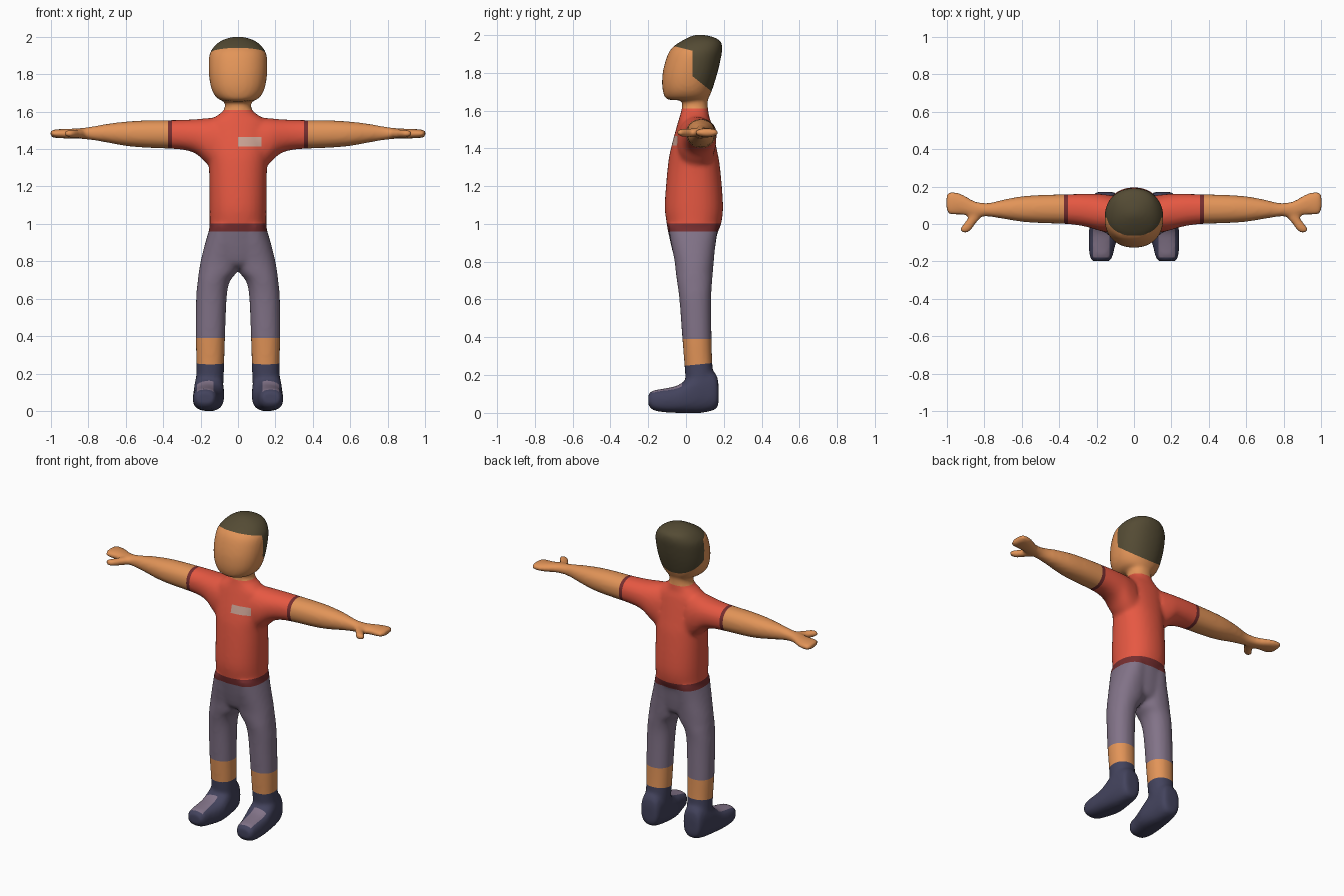
import bpy, bmesh, math
from mathutils import Vector

if "Cube" in bpy.data.objects:
    bpy.data.objects.remove(bpy.data.objects["Cube"])


def linear(r, g, b):
    f = lambda c: c / 12.92 if c <= 0.04045 else ((c + 0.055) / 1.055) ** 2.4
    return (f(r / 255), f(g / 255), f(b / 255), 1)


def material(name, rgb):
    m = bpy.data.materials.new(name)
    m.diffuse_color = linear(*rgb)
    m.use_nodes = True
    m.node_tree.nodes["Principled BSDF"].inputs["Base Color"].default_value = m.diffuse_color
    return m


skin = material("skin", (226, 148, 88))
red = material("shirt red", (230, 88, 66))
dark_red = material("trim dark red", (118, 46, 47))
mauve = material("trouser mauve", (130, 115, 136))
navy = material("shoe navy", (67, 67, 93))
brown = material("hair brown", (84, 75, 52))
pale = material("badge pale", (205, 165, 150))


def spline(p, i, t):
    """Catmull-Rom point between sections i and i + 1."""
    a, b, c, d = p[max(i - 1, 0)], p[i], p[i + 1], p[min(i + 2, len(p) - 1)]
    return [0.5 * (2 * q + (r - o) * t + (2 * o - 5 * q + 4 * r - s) * t * t
                   + (3 * q - o - 3 * r + s) * t ** 3) for o, q, r, s in zip(a, b, c, d)]


def loft(bm, axis, sections, power=2.2, side=1, sides=32, steps=4):
    """Closed tube; each section is (position, u min, u max, v min, v max)."""
    rows = [spline(sections, i, k / steps)
            for i in range(len(sections) - 1) for k in range(steps)] + [sections[-1]]
    u, v = [i for i in range(3) if i != axis]
    rings = []
    for pos, u0, u1, v0, v1 in rows:
        ring = []
        for k in range(sides):
            a = 2 * math.pi * k / sides
            c, s = math.cos(a), math.sin(a)
            co = [0, 0, 0]
            co[axis] = pos
            co[u] = (u0 + u1) / 2 + (u1 - u0) / 2 * math.copysign(abs(c) ** (2 / power), c)
            co[v] = (v0 + v1) / 2 + (v1 - v0) / 2 * math.copysign(abs(s) ** (2 / power), s)
            co[0] *= side
            ring.append(bm.verts.new(co))
        rings.append(ring)
    for r, q in zip(rings, rings[1:]):
        for k in range(sides):
            bm.faces.new((r[k], r[k - 1], q[k - 1], q[k]))
    bm.faces.new(rings[0])
    bm.faces.new(rings[-1][::-1])


bm = bmesh.new()

# Head
loft(bm, 2, [(z, -w, w, y0, y1) for z, w, y0, y1 in (
    (1.655, .075, -.085, .10), (1.667, .105, -.11, .12), (1.70, .133, -.122, .135),
    (1.75, .149, -.127, .152), (1.82, .157, -.12, .172), (1.90, .154, -.095, .189),
    (1.94, .135, -.065, .192), (1.97, .105, -.02, .18), (1.99, .065, .02, .14),
    (2.001, .02, .05, .09))])

# Neck and torso
loft(bm, 2, [(z, -w, w, y0, y1) for z, w, y0, y1 in (
    (1.72, .07, -.02, .115), (1.63, .07, -.02, .115), (1.60, .083, -.025, .118),
    (1.57, .125, -.033, .122), (1.53, .165, -.045, .135), (1.40, .165, -.08, .162),
    (1.30, .155, -.097, .18), (1.10, .153, -.112, .196), (1.00, .152, -.102, .186),
    (.95, .158, -.093, .166), (.85, .17, -.07, .15), (.79, .12, -.05, .135),
    (.765, .05, -.02, .10))])

for side in (-1, 1):
    # Arm and hand
    loft(bm, 0, [
        (.10, -.05, .15, 1.26, 1.57), (.17, -.04, .16, 1.325, 1.565),
        (.22, -.025, .161, 1.372, 1.56), (.28, -.01, .161, 1.394, 1.557),
        (.36, 0, .159, 1.402, 1.555), (.50, .005, .155, 1.408, 1.553),
        (.60, .012, .148, 1.417, 1.547), (.70, .028, .13, 1.435, 1.535),
        (.78, .04, .112, 1.448, 1.521), (.85, .04, .122, 1.455, 1.512),
        (.92, .048, .16, 1.457, 1.508), (.97, .048, .173, 1.459, 1.506),
        (.995, .056, .169, 1.464, 1.502), (1.003, .075, .15, 1.473, 1.493)], side=side)
    # Thumb
    loft(bm, 1, [
        (.09, .79, .87, 1.46, 1.505), (.03, .822, .889, 1.459, 1.506),
        (0, .848, .913, 1.46, 1.505), (-.03, .868, .932, 1.463, 1.503),
        (-.046, .885, .922, 1.472, 1.495)], side=side)
    # Leg
    loft(bm, 2, [
        (.99, .0, .148, -.095, .17), (.90, -.02, .175, -.08, .157),
        (.80, -.01, .20, -.06, .147), (.74, .008, .21, -.054, .142),
        (.69, .045, .216, -.047, .138), (.60, .061, .224, -.035, .133),
        (.40, .069, .226, -.02, .135), (.25, .074, .222, -.008, .14),
        (.15, .078, .224, 0, .15), (.08, .085, .22, .01, .15)], side=side)
    # Foot
    loft(bm, 1, [
        (.172, .115, .195, .05, .15), (.155, .09, .215, .018, .21),
        (.08, .08, .23, .0, .235), (0, .074, .238, -.001, .175),
        (-.05, .08, .241, 0, .143), (-.12, .102, .242, .004, .128),
        (-.175, .115, .236, .015, .118), (-.199, .132, .222, .04, .098)],
        power=2.6, side=side)

bmesh.ops.recalc_face_normals(bm, faces=bm.faces)

# Fuse all the volumes into one soft skin
mesh = bpy.data.meshes.new("body_volume")
bm.to_mesh(mesh)
bm.free()
volume = bpy.data.objects.new("body_volume", mesh)
bpy.context.collection.objects.link(volume)
remesh = volume.modifiers.new("fuse", 'REMESH')
remesh.mode = 'VOXEL'
remesh.voxel_size = 0.011
soften = volume.modifiers.new("soften", 'SMOOTH')
soften.iterations = 8
fused = bpy.data.meshes.new_from_object(volume.evaluated_get(bpy.context.evaluated_depsgraph_get()))
bpy.data.objects.remove(volume)
bm = bmesh.new()
bm.from_mesh(fused)


def cut(co, normal, region=lambda c: True):
    """Cut clean edges along a plane through the faces of a region."""
    faces = [f for f in bm.faces if region(f.calc_center_median())]
    edges = {e for f in faces for e in f.edges}
    verts = {v for f in faces for v in f.verts}
    bmesh.ops.bisect_plane(bm, geom=list(verts) + list(edges) + faces, dist=0.002,
                           use_snap_center=True, plane_co=co,
                           plane_no=Vector(normal).normalized())


# Borders of the clothes
for z in (.39, .96, 1.003, 1.61):
    cut((0, 0, z), (0, 0, 1))
for x in (-.375, -.352, .352, .375):
    cut((x, 0, 0), (1, 0, 0), lambda c: c.z > 1.3)
cut((0, 0, .25), (0, -.1, 1), lambda c: c.z < .35)
# Borders of the hair
cut((0, 0, 1.925), (0, .25, 1), lambda c: c.z > 1.85)
cut((0, .035, 0), (0, 1, 0), lambda c: 1.7 < c.z < 1.96)
cut((0, .03, 1.785), (0, .8, 1), lambda c: 1.64 < c.z < 1.85 and c.y > .01)
# Borders of the badge and the shoe panels
near_badge = lambda c: c.y < 0 and -.03 < c.x < .16 and 1.38 < c.z < 1.5
for x in (0, .125):
    cut((x, 0, 0), (1, 0, 0), near_badge)
for z in (1.415, 1.465):
    cut((0, 0, z), (0, 0, 1), near_badge)
on_toe = lambda c: c.y < 0 and .08 < c.z < .22
for x in (-.218, -.132, .132, .218):
    cut((x, 0, 0), (1, 0, 0), on_toe)
for y in (-.178, -.02):
    cut((0, y, 0), (0, 1, 0), on_toe)


def part_of(f):
    c, n = f.calc_center_median(), f.normal
    x = abs(c.x)
    if c.z > 1.61:
        hair = c.z + .25 * c.y > 1.925 or (c.y > .035 and c.z + .8 * c.y > 1.809)
        return "hair" if hair else "head"
    if x > .375 and c.z > 1.2:
        return "arms"
    if x > .352 and c.z > 1.2:
        return "sleeve_cuffs"
    if c.z > 1.003:
        badge = 0 < c.x < .125 and 1.415 < c.z < 1.465 and n.y < -.3
        return "chest_badge" if badge else "shirt"
    if c.z > .96:
        return "shirt_hem"
    if c.z > .39:
        return "trousers"
    if c.z - .1 * c.y > .25:
        return "lower_legs"
    panel = .132 < x < .218 and -.178 < c.y < -.02 and n.z > .3 and c.z > .08
    return "shoe_panels" if panel else "shoes"


parts = {"head": skin, "hair": brown, "arms": skin, "sleeve_cuffs": dark_red,
         "shirt": red, "chest_badge": pale, "shirt_hem": dark_red, "trousers": mauve,
         "lower_legs": skin, "shoes": navy, "shoe_panels": mauve}
bm.normal_update()
names = list(parts)
for f in bm.faces:
    f.material_index = names.index(part_of(f))
    f.smooth = True

# One object per part
for i, (name, mat) in enumerate(parts.items()):
    piece = bm.copy()
    bmesh.ops.delete(piece, geom=[f for f in piece.faces if f.material_index != i], context='FACES')
    for f in piece.faces:
        f.material_index = 0
    me = bpy.data.meshes.new(name)
    piece.to_mesh(me)
    piece.free()
    me.materials.append(mat)
    bpy.context.collection.objects.link(bpy.data.objects.new(name, me))
bm.free()
bpy.data.meshes.remove(fused)
bpy.data.meshes.remove(mesh)
